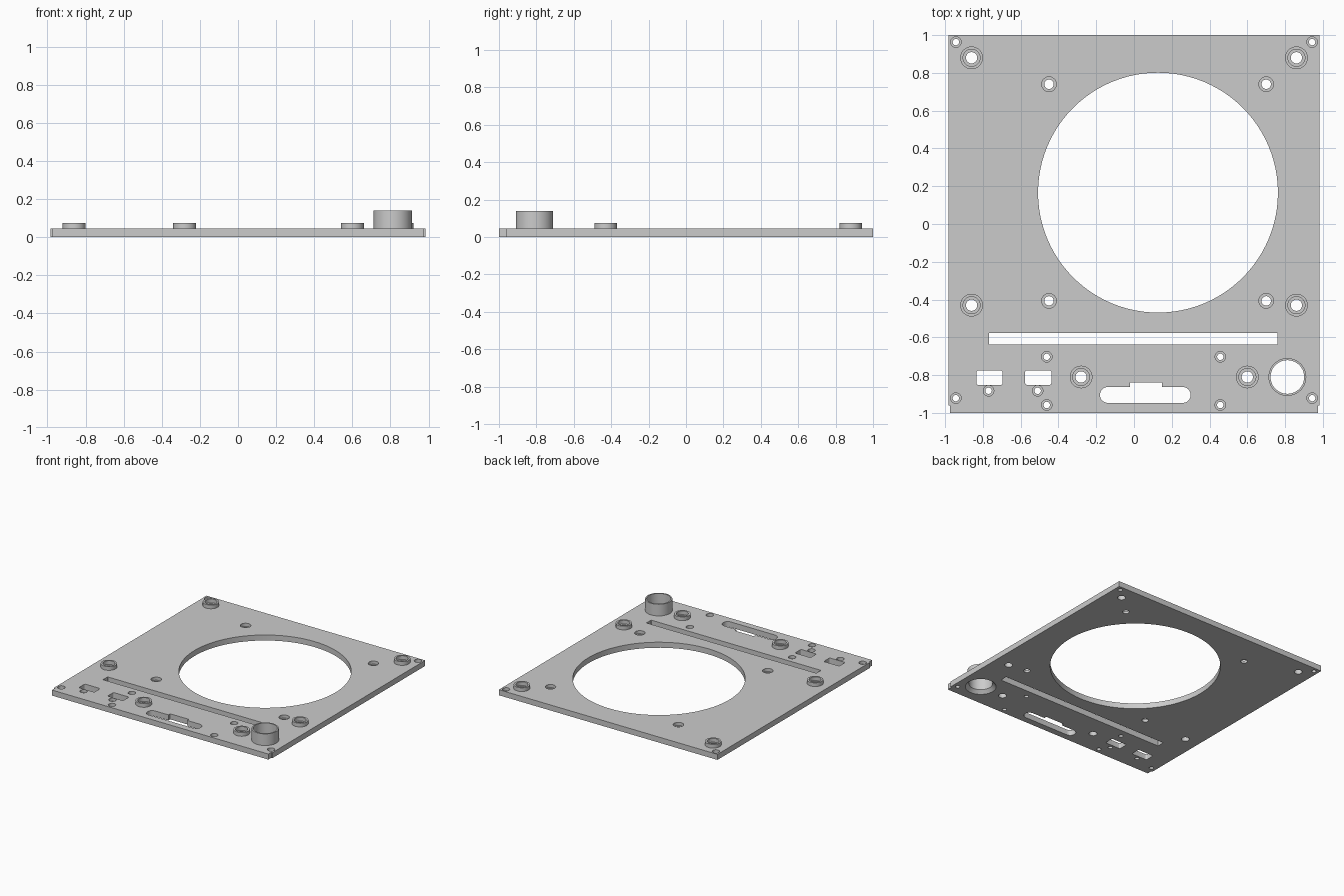
import bpy, bmesh, math

cube = bpy.data.objects.get("Cube")
if cube:
    bpy.data.objects.remove(cube, do_unlink=True)

THICK = 0.045
BOSS_TOP = 0.075

grey = bpy.data.materials.new("plain grey")
grey.use_nodes = True
grey.diffuse_color = (0.6, 0.6, 0.6, 1)
grey.node_tree.nodes["Principled BSDF"].inputs["Base Color"].default_value = (0.6, 0.6, 0.6, 1)


def prism(bm, outline, z0, z1):
    """Solid with a flat outline, given counter-clockwise."""
    low = [bm.verts.new((x, y, z0)) for x, y in outline]
    high = [bm.verts.new((x, y, z1)) for x, y in outline]
    bm.faces.new(low[::-1])
    bm.faces.new(high)
    n = len(outline)
    for i in range(n):
        j = (i + 1) % n
        bm.faces.new((low[i], low[j], high[j], high[i]))


def lathe(bm, cx, cy, profile, sides, closed=False):
    """Spin (radius, z) pairs; closed makes a ring, otherwise the ends are capped."""
    rings = []
    for r, z in profile:
        angles = [2 * math.pi * i / sides for i in range(sides)]
        rings.append([bm.verts.new((cx + r * math.cos(a), cy + r * math.sin(a), z)) for a in angles])
    pairs = list(zip(rings, rings[1:]))
    if closed:
        pairs.append((rings[-1], rings[0]))
    else:
        bm.faces.new(rings[0][::-1])
        bm.faces.new(rings[-1])
    for a, b in pairs:
        for i in range(sides):
            j = (i + 1) % sides
            bm.faces.new((a[i], a[j], b[j], b[i]))


def rounded(x0, x1, y0, y1, r, steps=4):
    """Outline of a rectangle with rounded corners, from the right top corner on."""
    pts = []
    corners = [(x1 - r, y1 - r), (x0 + r, y1 - r), (x0 + r, y0 + r), (x1 - r, y0 + r)]
    for k, (cx, cy) in enumerate(corners):
        for i in range(steps + 1):
            a = math.pi / 2 * (k + i / steps)
            pts.append((cx + r * math.cos(a), cy + r * math.sin(a)))
    return pts


def finish(bm, name):
    bmesh.ops.recalc_face_normals(bm, faces=bm.faces)
    mesh = bpy.data.meshes.new(name)
    bm.to_mesh(mesh)
    bm.free()
    mesh.materials.append(grey)
    ob = bpy.data.objects.new(name, mesh)
    bpy.context.collection.objects.link(ob)
    return ob


def smooth(ob):
    bpy.ops.object.select_all(action="DESELECT")
    ob.select_set(True)
    bpy.context.view_layer.objects.active = ob
    bpy.ops.object.shade_smooth_by_angle(angle=math.radians(30))


# Hole positions
bosses = [(x, y) for x in (-0.86, 0.86) for y in (0.88, -0.43)] + [(-0.28, -0.81), (0.6, -0.81)]
fan_holes = [(x, y) for x in (-0.45, 0.7) for y in (0.74, -0.407)]
small_holes = [(x, y) for x in (-0.943, 0.943) for y in (0.963, -0.922)]
small_holes += [(x, y) for x in (-0.462, 0.457) for y in (-0.703, -0.958)]
small_holes += [(-0.77, -0.883), (-0.51, -0.883)]
tube_at = (0.812, -0.81)

# Base plate with narrowed front corners
bm = bmesh.new()
right = [(0.973, -1), (0.973, -0.96), (0.983, -0.96), (0.983, 1)]
prism(bm, right + [(-x, y) for x, y in right[::-1]], 0, THICK)
plate = finish(bm, "base_plate")

# All openings gathered in one cutter
bm = bmesh.new()
LOW, HIGH = -0.05, 0.1
lathe(bm, 0.127, 0.166, [(0.635, LOW), (0.635, HIGH)], 96)
for x, y in bosses:
    lathe(bm, x, y, [(0.03, LOW), (0.03, HIGH)], 24)
for spots, bore, head in ((fan_holes, 0.025, 0.039), (small_holes, 0.017, 0.028)):
    for x, y in spots:
        lathe(bm, x, y, [(bore, LOW), (bore, 0.02), (head, 0.02), (head, HIGH)], 24)
lathe(bm, *tube_at, [(0.115, LOW), (0.115, 0), (0.089, 0.026), (0.089, HIGH)], 48)
prism(bm, rounded(-0.768, 0.76, -0.637, -0.577, 0.002, 1), LOW, HIGH)
for x in (-0.835, -0.577):
    prism(bm, rounded(x, x + 0.14, -0.852, -0.775, 0.012), LOW, HIGH)
# Long slot with a raised tab on its back edge
slot = rounded(-0.18, 0.3, -0.947, -0.863, 0.0415, 8)
tab = [(0.148, -0.863), (0.148, -0.84), (-0.022, -0.84), (-0.022, -0.863)]
prism(bm, slot[:9] + tab + slot[9:], LOW, HIGH)
cutter = finish(bm, "opening_cutter")

# Cut the plate and drop the cutter
mod = plate.modifiers.new("openings", "BOOLEAN")
mod.operation = "DIFFERENCE"
mod.solver = "EXACT"
mod.object = cutter
bpy.ops.object.select_all(action="DESELECT")
plate.select_set(True)
bpy.context.view_layer.objects.active = plate
bpy.ops.object.modifier_apply(modifier=mod.name)
bpy.data.objects.remove(cutter, do_unlink=True)
smooth(plate)

# Raised screw bosses
bm = bmesh.new()
for x, y in bosses:
    lathe(bm, x, y, [(0.06, THICK), (0.06, BOSS_TOP), (0.045, BOSS_TOP), (0.045, THICK)], 32, True)
smooth(finish(bm, "screw_bosses"))

# Tall round collar
bm = bmesh.new()
lathe(bm, *tube_at, [(0.1, THICK), (0.1, 0.14), (0.089, 0.14), (0.089, THICK)], 48, True)
smooth(finish(bm, "round_collar"))
